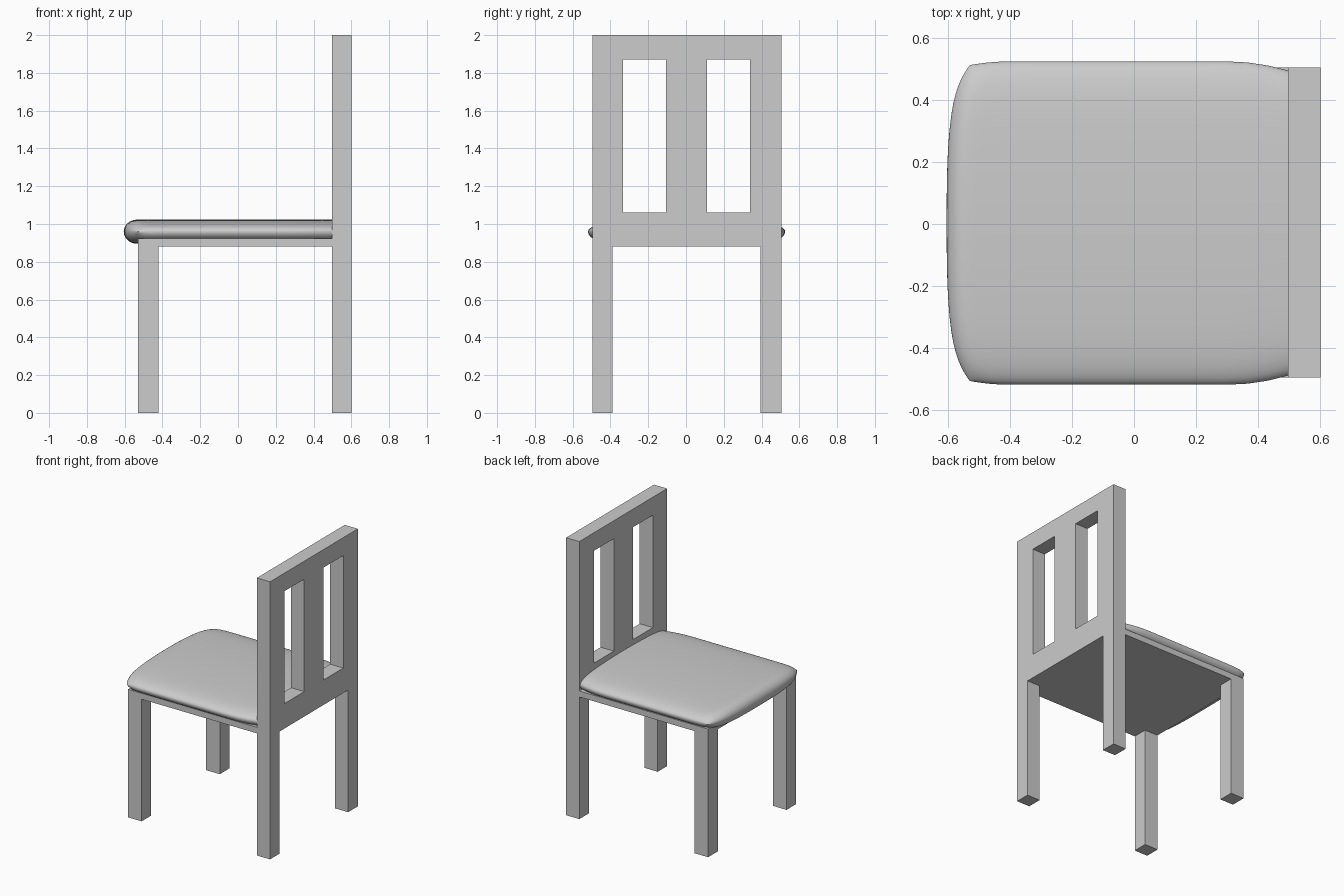
import bpy, bmesh, math
from mathutils import Vector

cube = bpy.data.objects.get("Cube")
if cube:
    bpy.data.objects.remove(cube, do_unlink=True)

GREY = (0.604, 0.604, 0.604, 1)
mat = bpy.data.materials.new("light_grey")
mat.use_nodes = True
mat.diffuse_color = GREY
mat.node_tree.nodes["Principled BSDF"].inputs["Base Color"].default_value = GREY


def finish(name, bm):
    """Turn a bmesh into a named object with the shared material."""
    bmesh.ops.recalc_face_normals(bm, faces=bm.faces[:])
    mesh = bpy.data.meshes.new(name)
    bm.to_mesh(mesh)
    bm.free()
    mesh.materials.append(mat)
    obj = bpy.data.objects.new(name, mesh)
    bpy.context.collection.objects.link(obj)
    return obj


def cells(bm, us, vs, place, keep=lambda i, j: True):
    """Grid of quads from two lists of cuts, leaving out unwanted cells."""
    grid = [[bm.verts.new(place(u, v)) for v in vs] for u in us]
    faces = {}
    for i in range(len(us) - 1):
        for j in range(len(vs) - 1):
            if keep(i, j):
                faces[i, j] = bm.faces.new((grid[i][j], grid[i + 1][j],
                                            grid[i + 1][j + 1], grid[i][j + 1]))
    bmesh.ops.delete(bm, geom=[v for v in bm.verts if not v.link_faces], context='VERTS')
    return faces


def extrude(bm, faces, offset, keep_base=True):
    """Pull faces along an offset; the base is removed when it lies inside a solid."""
    new = bmesh.ops.extrude_face_region(bm, geom=faces, use_keep_orig=keep_base)
    moved = [g for g in new["geom"] if isinstance(g, bmesh.types.BMVert)]
    bmesh.ops.translate(bm, verts=moved, vec=Vector(offset))


def merge_flat(bm):
    bmesh.ops.dissolve_limit(bm, angle_limit=0.01, verts=bm.verts[:], edges=bm.edges[:])


# Back frame: rear legs, rails and slats in one piece, with two openings
ys = [-0.495, -0.388, -0.333, -0.106, 0.111, 0.339, 0.395, 0.505]
zs = [0, 0.88, 1.06, 1.87, 2]
bm = bmesh.new()
panel = cells(bm, ys, zs, lambda y, z: (0.497, y, z),
              lambda i, j: i in (0, 6) if j == 0 else not (j == 2 and i in (2, 4)))
extrude(bm, list(panel.values()), (0.105, 0, 0))
merge_flat(bm)
finish("back_frame", bm)

# Seat board with the front legs drawn out of its underside
bm = bmesh.new()
under = cells(bm, [-0.53, -0.422, 0.497], [-0.495, -0.388, 0.395, 0.505],
              lambda x, y: (x, y, 0.88))
extrude(bm, list(under.values()), (0, 0, 0.043))
for corner in ((0, 0), (0, 2)):
    extrude(bm, [under[corner]], (0, 0, -0.88), keep_base=False)
merge_flat(bm)
finish("seat_and_front_legs", bm)

# Cushion: domed sheet over a flatter one, rounded at the front and sides
NX, NY, BACK, ROUND = 24, 32, 0.5, 0.07


def cushion_point(s, v, side):
    front = -0.605 + 0.04 * abs(v) ** 3 + 0.035 * v ** 10
    if s < 0.4:                                   # rounded nose
        a = s / 0.4 * math.pi / 2
        x, lift = front + ROUND * (1 - math.cos(a)), math.sin(a)
    else:
        x, lift = front + ROUND + (BACK - front - ROUND) * (s - 0.4) / 0.6, 1
    width = 0.522 - 0.03 * max(0, (x - 0.3) / 0.2) ** 2
    width -= 0.012 * max(0, (-0.4 - x) / 0.13) ** 2
    edge = math.sqrt(max(0, 1 - v ** 8))
    height = 0.043 * edge + 0.02 * (1 - v * v) if side > 0 else 0.064 * edge
    return x, 0.003 + width * v, 0.96 + side * height * lift


bm = bmesh.new()
ss = [i / NX for i in range(NX + 1)]
vs = [math.sin(math.pi / 2 * (2 * j / NY - 1)) for j in range(NY + 1)]
for side in (1, -1):
    cells(bm, ss, vs, lambda s, v: cushion_point(s, v, side))
bmesh.ops.remove_doubles(bm, verts=bm.verts[:], dist=0.0005)
rim = [e for e in bm.edges if e.is_boundary]
bmesh.ops.holes_fill(bm, edges=rim, sides=0)
cushion = finish("seat_cushion", bm)
bpy.ops.object.select_all(action='DESELECT')
cushion.select_set(True)
bpy.context.view_layer.objects.active = cushion
bpy.ops.object.shade_smooth_by_angle(angle=math.radians(50))
